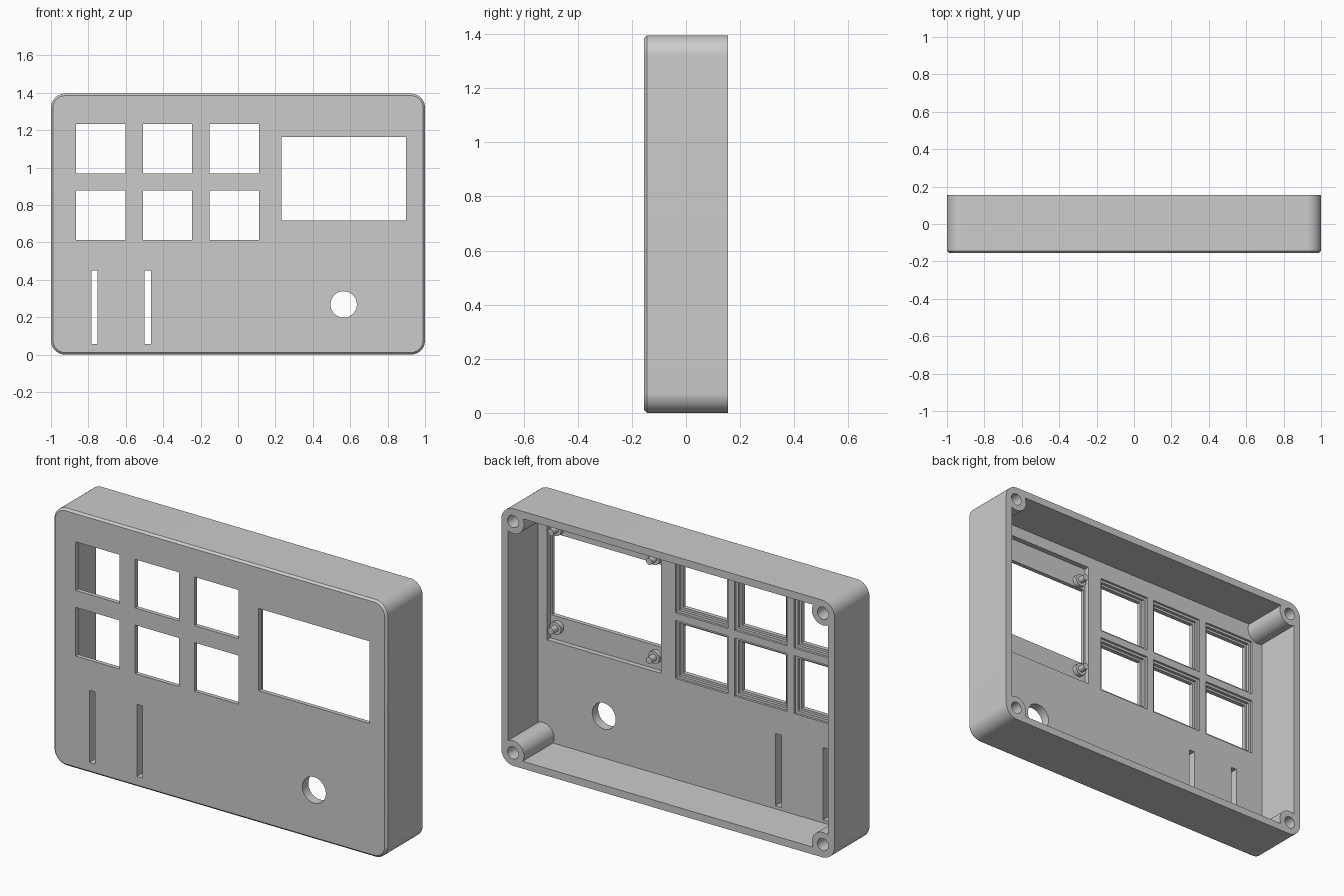
import bpy, bmesh, math

if "Cube" in bpy.data.objects:
    bpy.data.objects.remove(bpy.data.objects["Cube"])

W, H, D = 1.0, 1.395, 0.155      # half width, height, half depth
WALL = 0.04
FLOOR = -0.104                   # inside face of the front panel
LEDGE = -0.132                   # thin plate behind keys and screen


def loft(name, rings):
    """Solid from matching rings of points."""
    bm = bmesh.new()
    loops = [[bm.verts.new(p) for p in r] for r in rings]
    n = len(loops[0])
    for a, b in zip(loops, loops[1:]):
        for i in range(n):
            bm.faces.new((a[i], a[(i + 1) % n], b[(i + 1) % n], b[i]))
    bm.faces.new(loops[0][::-1])
    bm.faces.new(loops[-1])
    bmesh.ops.recalc_face_normals(bm, faces=bm.faces)
    me = bpy.data.meshes.new(name)
    bm.to_mesh(me)
    bm.free()
    ob = bpy.data.objects.new(name, me)
    bpy.context.collection.objects.link(ob)
    return ob


def rounded(inset, r, y, seg=12):
    """Rounded rectangle ring of the case outline, inset by a margin."""
    pts = []
    hx, hz = W - inset - r, H / 2 - inset - r
    for k, (sx, sz) in enumerate([(1, 1), (-1, 1), (-1, -1), (1, -1)]):
        for i in range(seg + 1):
            a = math.pi / 2 * (k + i / seg)
            pts.append((sx * hx + r * math.cos(a), y, H / 2 + sz * hz + r * math.sin(a)))
    return pts


def block(name, x, z, w, h, y0, y1):
    c = [(-1, -1), (1, -1), (1, 1), (-1, 1)]
    return loft(name, [[(x + a * w / 2, y, z + b * h / 2) for a, b in c] for y in (y0, y1)])


def rod(name, x, z, r, y0, y1, n=40):
    t = [2 * math.pi * i / n for i in range(n)]
    return loft(name, [[(x + r * math.cos(a), y, z + r * math.sin(a)) for a in t] for y in (y0, y1)])


def cut(target, cutter):
    cutter.hide_render = True
    m = target.modifiers.new("cut", 'BOOLEAN')
    m.operation, m.solver, m.object = 'DIFFERENCE', 'EXACT', cutter
    bpy.context.view_layer.objects.active = target
    bpy.ops.object.modifier_apply(modifier=m.name)
    bpy.data.objects.remove(cutter)


# outer shell with chamfered front edge
case = loft("case", [rounded(0.011, 0.064, -D), rounded(0, 0.075, -D + 0.011), rounded(0, 0.075, D)])

# hollow interior, leaving the four corner screw bosses
cavity = loft("cavity", [rounded(WALL, 0.035, FLOOR), rounded(WALL, 0.035, 0.3)])
corners = [(sx * 0.93, z) for sx in (-1, 1) for z in (0.07, H - 0.07)]
for x, z in corners:
    cut(cavity, rod("boss", x, z, 0.066, -0.2, 0.4))
cut(case, cavity)
for x, z in corners:
    cut(case, rod("screw_hole", x, z, 0.033, -0.08, 0.3))

# key openings with stepped recesses behind
for x in (-0.734, -0.377, -0.021):
    for z in (1.1, 0.744):
        cut(case, block("key_recess", x, z, 0.315, 0.315, -0.116, 0))
        cut(case, block("key_step", x, z, 0.288, 0.288, LEDGE, 0))
        cut(case, block("key_hole", x, z, 0.264, 0.264, -0.3, 0))

# screen window and board recess
SX, SZ = 0.565, 0.941
cut(case, block("screen_recess", SX, SZ, 0.682, 0.70, LEDGE, 0))
cut(case, block("screen_window", SX, SZ, 0.666, 0.446, -0.3, 0))

# slots and round control hole
for x in (-0.767, -0.482):
    cut(case, block("slot", x, 0.253, 0.034, 0.392, -0.3, 0))
cut(case, rod("knob_hole", 0.565, 0.268, 0.0705, -0.3, 0, 64))

# screen mounting posts
posts = []
for i, sx in enumerate((-1, 1)):
    for j, sz in enumerate((-1, 1)):
        x, z = SX + sx * 0.295, SZ - 0.01 + sz * 0.268
        posts.append(rod(f"post_base_{i}{j}", x, z, 0.034, LEDGE - 0.005, -0.108, 32))
        posts.append(rod(f"post_pin_{i}{j}", x, z, 0.018, -0.112, -0.068, 24))

# smooth round parts, keep edges sharp
bpy.ops.object.select_all(action='DESELECT')
for ob in [case] + posts:
    ob.select_set(True)
bpy.context.view_layer.objects.active = case
bpy.ops.object.shade_smooth_by_angle(angle=math.radians(30))
